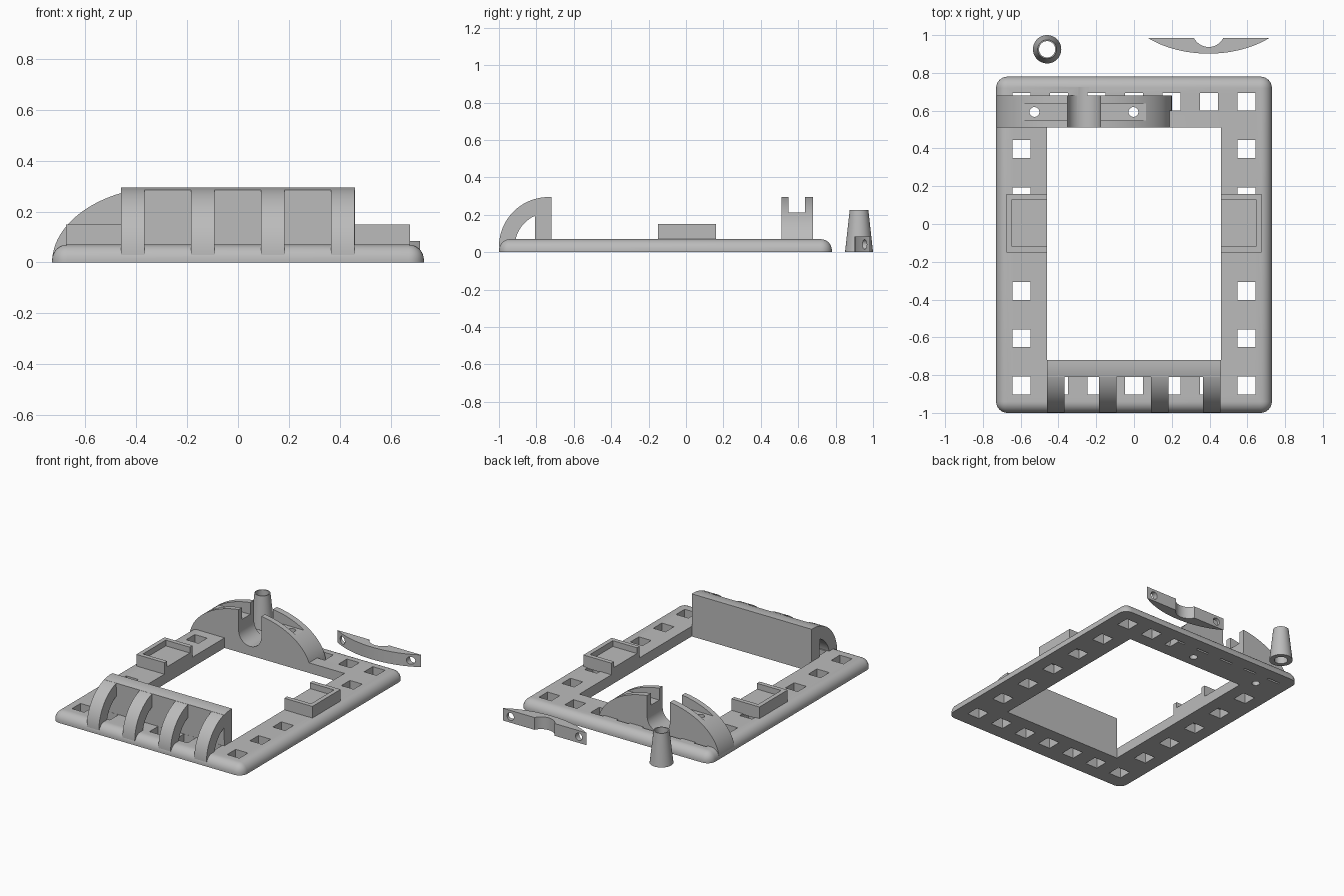
import bpy, bmesh
from math import sin, cos, pi
from mathutils import Vector

cube = bpy.data.objects.get("Cube")
if cube:
    bpy.data.objects.remove(cube, do_unlink=True)

grey = bpy.data.materials.new("plain grey")
grey.use_nodes = True
grey.diffuse_color = (0.5, 0.5, 0.5, 1)
grey.node_tree.nodes["Principled BSDF"].inputs["Base Color"].default_value = (0.5, 0.5, 0.5, 1)


def finish(name, bm):
    bmesh.ops.recalc_face_normals(bm, faces=bm.faces)
    mesh = bpy.data.meshes.new(name)
    bm.to_mesh(mesh)
    bm.free()
    mesh.materials.append(grey)
    ob = bpy.data.objects.new(name, mesh)
    bpy.context.scene.collection.objects.link(ob)
    return ob


def prism(name, points, axis, lo, hi):
    """Extrude a closed outline along an axis; the outline lies in the other two axes."""
    place = {"x": lambda a, b, t: (t, a, b),
             "y": lambda a, b, t: (a, t, b),
             "z": lambda a, b, t: (a, b, t)}[axis]
    bm = bmesh.new()
    face = bm.faces.new([bm.verts.new(place(a, b, lo)) for a, b in points])
    new = bmesh.ops.extrude_face_region(bm, geom=[face])["geom"]
    bmesh.ops.translate(bm, vec=Vector(place(0, 0, hi - lo)),
                        verts=[v for v in new if isinstance(v, bmesh.types.BMVert)])
    return finish(name, bm)


def box(name, x0, x1, y0, y1, z0, z1):
    return prism(name, [(x0, y0), (x1, y0), (x1, y1), (x0, y1)], "z", z0, z1)


def arc(cx, cy, rx, ry, a0, a1, n=32):
    return [(cx + rx * cos(a0 + (a1 - a0) * i / n), cy + ry * sin(a0 + (a1 - a0) * i / n))
            for i in range(n + 1)]


def disc(name, cx, cy, r, axis, lo, hi):
    return prism(name, arc(cx, cy, r, r, 0, 2 * pi)[:-1], axis, lo, hi)


def cut(ob, cutters):
    """Subtract each cutter, bake the result and drop the cutters."""
    for c in cutters:
        c.hide_render = True
        mod = ob.modifiers.new("cut", "BOOLEAN")
        mod.operation, mod.solver, mod.object = "DIFFERENCE", "EXACT", c
    graph = bpy.context.evaluated_depsgraph_get()
    baked = bpy.data.meshes.new_from_object(ob.evaluated_get(graph))
    ob.modifiers.clear()
    ob.data = baked
    for c in cutters:
        bpy.data.objects.remove(c, do_unlink=True)


MID = -0.265          # centre of the arched clamp
SCREWS = (MID - 0.262, MID + 0.262)
SEAT = 0.213          # height of the cap seat
parts = []


def clamp_cutters():
    """Round slot and screw holes, shared by the frame and the clamp."""
    slot = arc(MID, 0.15, 0.087, 0.087, pi, 2 * pi) + [(MID + 0.087, 0.4), (MID - 0.087, 0.4)]
    return [prism("slot_cutter", slot, "y", 0.45, 0.725)] + [
        disc("screw_cutter", x, 0.593, 0.026, "z", -0.1, 0.5) for x in SCREWS]


# Base frame: rounded slab with an opening and a rim of square holes
frame = box("base_frame", -0.73, 0.73, -1, 0.78, 0, 0.07)
bm = bmesh.new()
bm.from_mesh(frame.data)
bmesh.ops.bevel(bm, geom=[e for e in bm.edges if max(v.co.z for v in e.verts) > 0.01],
                offset=0.06, segments=8, profile=0.5, affect="EDGES")
bm.to_mesh(frame.data)
bm.free()
spots = {(round(0.595 * i / 3, 3), y) for i in range(-3, 4) for y in (-0.855, 0.647)}
spots |= {(x, -0.855 + 1.502 * k / 6) for x in (-0.595, 0.595) for k in range(1, 6)}
holes = [box("hole_cutter", x - 0.047, x + 0.047, y - 0.047, y + 0.047, -0.1, 0.2)
         for x, y in sorted(spots)]
cut(frame, [box("opening_cutter", -0.46, 0.46, -0.72, 0.51, -0.1, 0.2)] + holes + clamp_cutters())
parts.append(frame)

# Front rack: upright wall and four curved ribs
CY, CZ, R = -0.735, 0.03, 0.265
wall = [(-0.72, 0.0), (-0.72, CZ + R)] + [
    p for p in arc(CY, CZ, R, R, pi / 2, pi, 40) if p[0] > -0.81] + [(-0.81, 0.285), (-0.81, 0.04)]
wall[-1] = (-0.806, 0.0)
parts.append(prism("rack_wall", wall, "x", -0.46, 0.46))
rib = arc(CY, CZ, R, R, pi / 2, pi) + arc(CY, CZ, 0.18, 0.18, pi, pi / 2)
for i in range(4):
    x = -0.46 + i * 0.275
    parts.append(prism(f"rack_rib_{i + 1}", rib, "x", x, x + 0.093))

# Side trays: floor and three walls, open towards the middle
for side, s in (("left", 1), ("right", -1)):
    xs = sorted((s * 0.46, s * 0.675))
    tray = box(f"{side}_tray", *xs, -0.15, 0.16, 0.065, 0.15)
    inner = sorted((s * 0.4, s * 0.645))
    cut(tray, [box("tray_cutter", *inner, -0.12, 0.13, 0.11, 0.3)])
    parts.append(tray)

# Arched clamp with a cross slot and a seat for the cap
clamp = prism("clamp_arch", arc(MID, 0, 0.465, 0.3, 0, pi, 64), "y", 0.51, 0.68)
cut(clamp, [box("seat_cutter", -1, 1, 0.547, 0.637, SEAT, 0.5)] + clamp_cutters())
parts.append(clamp)

# Loose cap, laid flat behind the frame
CX, BACK = 0.395, 0.989
segment = [(CX + x - MID, BACK - (z - SEAT))
           for x, z in arc(MID, 0, 0.465, 0.3, 0, pi, 128) if z >= SEAT]
cap = prism("clamp_cap", segment, "z", 0, 0.085)
cut(cap, [disc("notch_cutter", CX, BACK + 0.035, 0.087, "z", -0.1, 0.2)] + [
    disc("screw_cutter", CX + d, 0.042, 0.026, "y", 0.8, 1.1) for d in (-0.262, 0.262)])
parts.append(cap)

# Loose tapered tube: four rings joined into a hollow wall
bm = bmesh.new()
rings = []
for r, z in ((0.075, 0), (0.05, 0.225), (0.043, 0.225), (0.043, 0)):
    rings.append([bm.verts.new((x, y, z)) for x, y in arc(-0.46, 0.925, r, r, 0, 2 * pi, 48)[:-1]])
for a, b in zip(rings, rings[1:] + rings[:1]):
    for i in range(len(a)):
        j = (i + 1) % len(a)
        bm.faces.new((a[i], a[j], b[j], b[i]))
parts.append(finish("tapered_tube", bm))

# Smooth the curved faces, keep the edges sharp
bpy.ops.object.select_all(action="DESELECT")
for ob in parts:
    ob.select_set(True)
bpy.context.view_layer.objects.active = frame
bpy.ops.object.shade_smooth_by_angle(angle=0.5)
